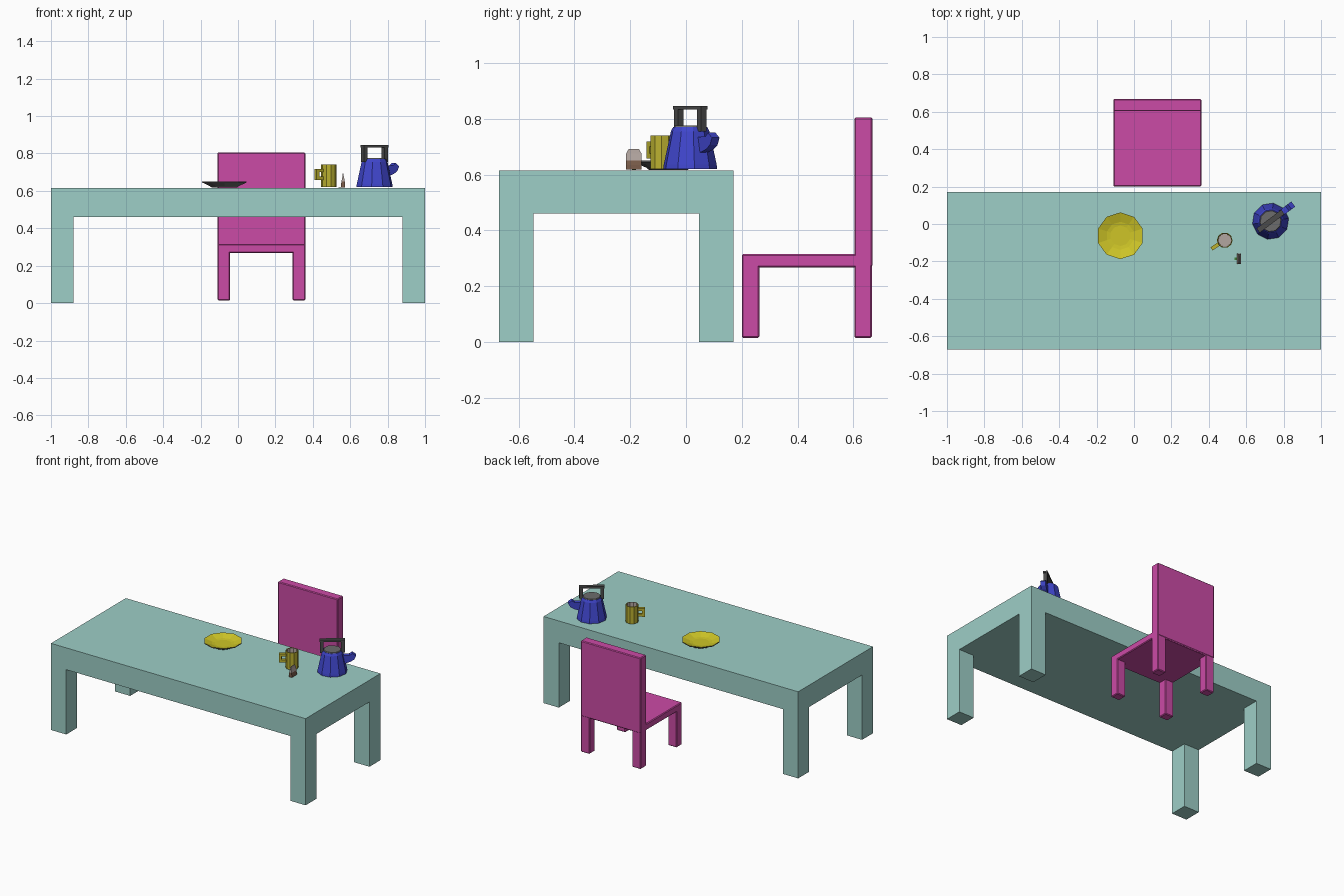
import bpy, bmesh
from math import pi, cos, sin, radians
from mathutils import Matrix

if "Cube" in bpy.data.objects:
    bpy.data.objects.remove(bpy.data.objects["Cube"])


def mat(name, r, g, b):
    m = bpy.data.materials.new(name)
    m.diffuse_color = (r, g, b, 1)
    m.use_nodes = True
    m.node_tree.nodes["Principled BSDF"].inputs["Base Color"].default_value = m.diffuse_color
    return m


TEAL = mat("pale_teal", 0.34, 0.62, 0.57)
PINK = mat("magenta", 0.60, 0.07, 0.38)
YELLOW = mat("yellow", 0.62, 0.56, 0.02)
OCHRE = mat("ochre", 0.50, 0.44, 0.03)
BLUE = mat("blue", 0.05, 0.06, 0.60)
DARK = mat("dark_grey", 0.07, 0.07, 0.07)
MID = mat("mid_grey", 0.15, 0.15, 0.15)
PAPER = mat("paper", 0.45, 0.38, 0.35)
TEA = mat("tea_brown", 0.20, 0.11, 0.07)
GREEN = mat("tag_green", 0.05, 0.20, 0.04)


def finish(name, bm, mats, loc=(0, 0, 0), turn=0):
    bmesh.ops.recalc_face_normals(bm, faces=bm.faces)
    me = bpy.data.meshes.new(name)
    bm.to_mesh(me)
    bm.free()
    for m in mats:
        me.materials.append(m)
    ob = bpy.data.objects.new(name, me)
    ob.location = loc
    ob.rotation_euler.z = radians(turn)
    bpy.context.collection.objects.link(ob)
    return ob


def box(name, x, y, z, m, loc=(0, 0, 0), turn=0, bevel=0):
    bm = bmesh.new()
    mid = [(a + b) / 2 for a, b in (x, y, z)]
    size = [b - a for a, b in (x, y, z)]
    bmesh.ops.create_cube(bm, size=1, matrix=Matrix.Translation(mid) @ Matrix.Diagonal((*size, 1)))
    if bevel:
        bmesh.ops.bevel(bm, geom=bm.edges[:], offset=bevel, segments=1, affect='EDGES')
    return finish(name, bm, [m], loc, turn)


def lathe(name, profile, sides, mats, loc, bands=None, turn=0):
    """Closed turned body; bands gives a material slot per profile step, then the last cap."""
    bm = bmesh.new()
    rings = [[bm.verts.new((r * cos(2 * pi * i / sides), r * sin(2 * pi * i / sides), z))
              for i in range(sides)] for r, z in profile]
    bands = bands or [0] * len(profile)
    for k, (a, b) in enumerate(zip(rings, rings[1:])):
        for i in range(sides):
            j = (i + 1) % sides
            bm.faces.new((a[i], a[j], b[j], b[i])).material_index = bands[k]
    bm.faces.new(rings[0][::-1]).material_index = bands[0]
    bm.faces.new(rings[-1]).material_index = bands[-1]
    return finish(name, bm, mats, loc, turn)


def slab(name, pts, width, m, loc, turn):
    """Outline in x/z pushed to a width along y."""
    bm = bmesh.new()
    f = bm.faces.new([bm.verts.new((x, -width / 2, z)) for x, z in pts])
    ext = bmesh.ops.extrude_face_region(bm, geom=[f])
    bmesh.ops.translate(bm, vec=(0, width, 0),
                        verts=[v for v in ext["geom"] if isinstance(v, bmesh.types.BMVert)])
    return finish(name, bm, [m], loc, turn)


# table: one block with four legs pulled down from the corner faces
def table():
    xs, ys = (-1, -0.88, 0.88, 1), (-0.67, -0.547, 0.047, 0.17)
    bm = bmesh.new()
    grid = [[bm.verts.new((x, y, 0.46)) for y in ys] for x in xs]
    faces = {(i, j): bm.faces.new((grid[i][j], grid[i + 1][j], grid[i + 1][j + 1], grid[i][j + 1]))
             for i in range(3) for j in range(3)}
    corners = [faces[i, j] for i in (0, 2) for j in (0, 2)]

    def pull(fs, dz):
        ext = bmesh.ops.extrude_face_region(bm, geom=fs, use_keep_orig=True)
        bmesh.ops.translate(bm, vec=(0, 0, dz),
                            verts=[v for v in ext["geom"] if isinstance(v, bmesh.types.BMVert)])
    pull(list(faces.values()), 0.155)
    pull(corners, -0.46)
    bmesh.ops.delete(bm, geom=corners, context='FACES')
    finish("table", bm, [TEAL])


table()

# chair
B = 0.005
box("chair_seat", (-0.11, 0.36), (0.2, 0.665), (0.268, 0.315), PINK, bevel=B)
box("chair_back", (-0.11, 0.36), (0.603, 0.668), (0.27, 0.805), PINK, bevel=B)
for side, x in (("left", -0.11), ("right", 0.292)):
    for end, y in (("front", 0.2), ("back", 0.603)):
        box(f"chair_{end}_{side}_leg", (x, x + 0.068), (y, y + 0.063), (0.015, 0.28), PINK, bevel=B)

# plate: grey outside, yellow inside
lathe("plate", [(0.07, 0.617), (0.08, 0.625), (0.125, 0.645), (0.125, 0.651), (0.075, 0.634), (0.055, 0.631)],
      10, [MID, YELLOW], (-0.073, -0.063, 0), [0, 0, 0, 1, 1, 1], 18)

# mug with hollow inside
MUG = (0.485, -0.087, 0)
lathe("mug", [(0.042, 0.62), (0.042, 0.74), (0.037, 0.74), (0.035, 0.63)],
      10, [OCHRE, PAPER], MUG, [0, 0, 1, 1])
for n, x, z in (("top", (0.036, 0.084), (0.7, 0.718)), ("bottom", (0.036, 0.084), (0.658, 0.676)),
                ("grip", (0.066, 0.084), (0.676, 0.7))):
    box("mug_handle_" + n, x, (-0.01, 0.01), z, OCHRE, MUG, 213)

# tea bag standing on the table, with its tag
BAG = (0.562, -0.187, 0)
slab("tea_bag_lower", [(-0.011, 0.618), (0.011, 0.618), (0.011, 0.635), (0.009, 0.65), (-0.009, 0.65), (-0.011, 0.635)],
     0.056, TEA, BAG, 0)
bm = bmesh.new()
rows = [[bm.verts.new((sx * t, sy * w, z)) for sx, sy in ((-1, -1), (1, -1), (1, 1), (-1, 1))]
        for t, w, z in ((0.009, 0.028, 0.65), (0.004, 0.027, 0.676), (0.002, 0.018, 0.692))]
for a, b in zip(rows, rows[1:]):
    for i in range(4):
        bm.faces.new((a[i], a[(i + 1) % 4], b[(i + 1) % 4], b[i]))
bm.faces.new(rows[0][::-1])
bm.faces.new(rows[-1])
finish("tea_bag_upper", bm, [PAPER], BAG)
box("tea_bag_tag", (-0.026, -0.008), (-0.006, 0.008), (0.617, 0.621), GREEN, BAG)

# kettle: body, lid, spout and bar handle, all turned towards the spout
KET, AIM = (0.73, 0.015, 0), 37
lathe("kettle_body", [(0.098, 0.62), (0.096, 0.636), (0.07, 0.755), (0.062, 0.77)], 10, [BLUE], KET, turn=9)
lathe("kettle_lid", [(0.061, 0.765), (0.056, 0.776)], 10, [MID], KET, turn=9)
slab("kettle_spout", [(0.06, 0.672), (0.115, 0.69), (0.14, 0.706), (0.152, 0.732), (0.128, 0.75), (0.112, 0.736),
                      (0.06, 0.735)], 0.034, BLUE, KET, AIM)
box("kettle_handle_bar", (-0.083, 0.083), (-0.0145, 0.0145), (0.833, 0.846), DARK, KET, AIM)
for n, x in (("front", (0.057, 0.08)), ("back", (-0.08, -0.057))):
    box(f"kettle_handle_{n}_post", x, (-0.0125, 0.0125), (0.755, 0.835), DARK, KET, AIM)
